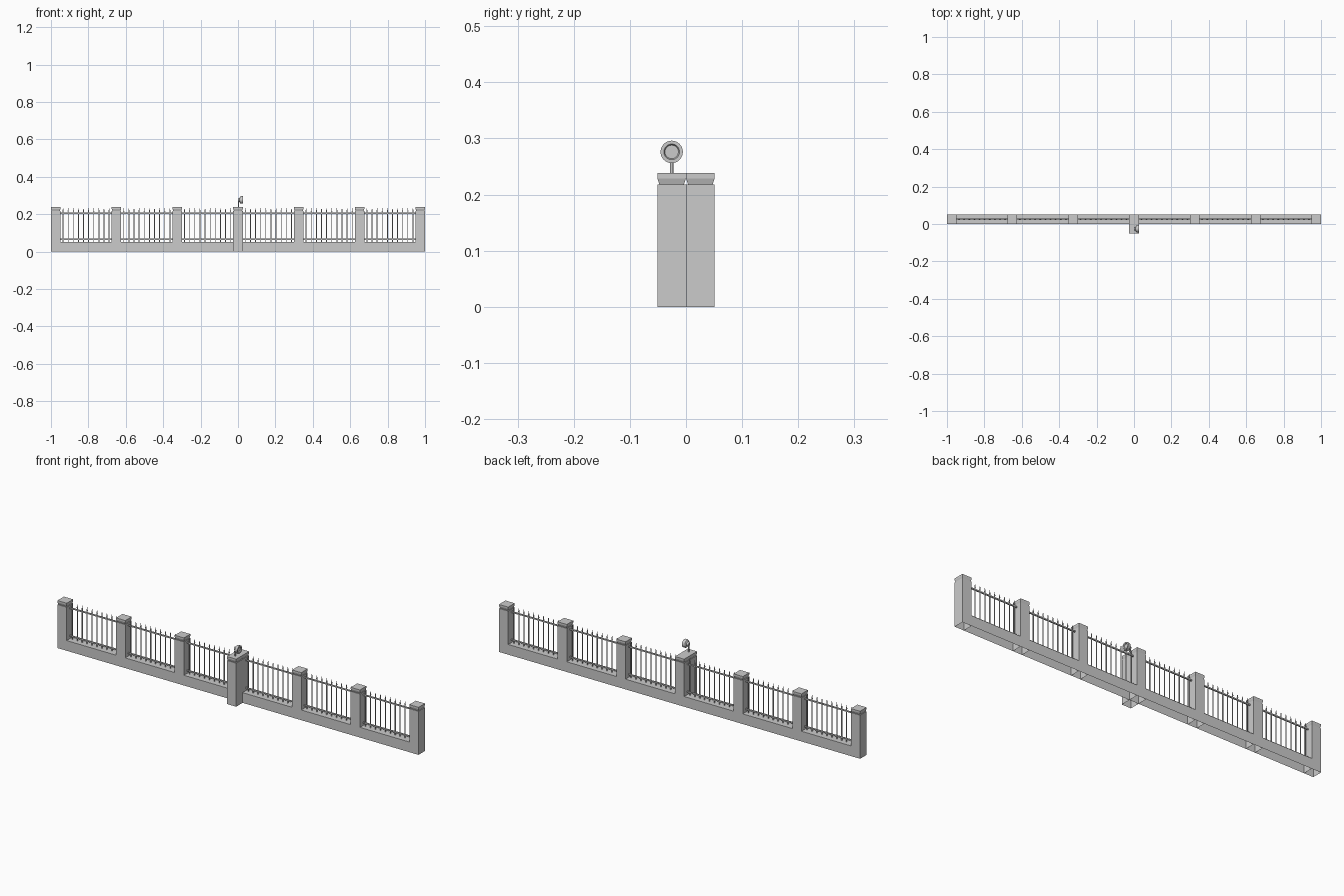
import bpy, bmesh, math
from mathutils import Matrix, Vector

if "Cube" in bpy.data.objects:
    bpy.data.objects.remove(bpy.data.objects["Cube"])


def material(name, v):
    m = bpy.data.materials.new(name)
    m.diffuse_color = (v, v, v, 1)
    m.use_nodes = True
    m.node_tree.nodes["Principled BSDF"].inputs["Base Color"].default_value = m.diffuse_color
    return m


STONE = material("stone grey", 0.6)


def finish(name, bm, smooth=False):
    me = bpy.data.meshes.new(name)
    bm.normal_update()
    bm.to_mesh(me)
    bm.free()
    ob = bpy.data.objects.new(name, me)
    bpy.context.collection.objects.link(ob)
    me.materials.append(STONE)
    if smooth:
        bpy.context.view_layer.objects.active = ob
        ob.select_set(True)
        bpy.ops.object.shade_smooth_by_angle()
        ob.select_set(False)
    return ob


def box(bm, x0, x1, y0, y1, z0, z1, open_bottom=False):
    r = bmesh.ops.create_cube(bm, size=1, matrix=Matrix.LocRotScale(
        Vector(((x0 + x1) / 2, (y0 + y1) / 2, (z0 + z1) / 2)), None,
        Vector((x1 - x0, y1 - y0, z1 - z0))))
    if open_bottom:
        faces = {f for v in r['verts'] for f in v.link_faces}
        low = [f for f in faces if f.calc_center_median().z < z0 + 1e-5]
        bmesh.ops.delete(bm, geom=low, context='FACES_ONLY')
    return r['verts']


def tube(bm, p, q, r1, r2, n):
    p, q = Vector(p), Vector(q)
    d = q - p
    rot = d.to_track_quat('Z', 'Y').to_matrix().to_4x4()
    bmesh.ops.create_cone(bm, cap_ends=True, segments=n, radius1=r1, radius2=r2,
                          depth=d.length, matrix=Matrix.Translation((p + q) / 2) @ rot)


def pillar(name, x, y):
    # Shaft with a flared cap
    bm = bmesh.new()
    h = 0.0255
    box(bm, x - h, x + h, y - h, y + h, 0, 0.218, True)
    for v in box(bm, x - h, x + h, y - h, y + h, 0.218, 0.229):
        if v.co.z < 0.22:
            v.co.x = x + (v.co.x - x) * 0.86
            v.co.y = y + (v.co.y - y) * 0.86
    box(bm, x - h, x + h, y - h, y + h, 0.229, 0.238)
    finish(name, bm)


YC = 0.0255
XS = [-0.9745, -0.65, -0.325, 0, 0.325, 0.65, 0.9745]
for i, x in enumerate(XS):
    pillar(f"pillar_{i + 1}", x, YC)
pillar("front_pillar", 0, -YC)

# Low wall and railings in each bay
for i, (a, b) in enumerate(zip(XS, XS[1:])):
    a, b = a + 0.0255, b - 0.0255
    bm = bmesh.new()
    box(bm, a, b, 0, 0.051, 0, 0.051, True)
    finish(f"low_wall_{i + 1}", bm)
    bm = bmesh.new()
    for z in (0.066, 0.205):
        box(bm, a, b, YC - 0.003, YC + 0.003, z - 0.003, z + 0.003)
    finish(f"rails_{i + 1}", bm)
    bm = bmesh.new()
    n = 10
    for k in range(n):
        x = a + (b - a) * (k + 0.5) / n
        tube(bm, (x, YC, 0.05), (x, YC, 0.215), 0.0024, 0.0024, 6)
        tube(bm, (x, YC, 0.215), (x, YC, 0.234), 0.0034, 0.0004, 6)
    finish(f"bars_{i + 1}", bm)

# Lamp on the front pillar: post, joint and flared head facing +x
bm = bmesh.new()
tube(bm, (0.003, -YC, 0.238), (0.003, -YC, 0.275), 0.003, 0.003, 12)
finish("lamp_post", bm, True)
bm = bmesh.new()
profile = [(0, 0), (0, 0.008), (0.008, 0.011), (0.012, 0.018), (0.016, 0.02),
           (0.027, 0.02), (0.027, 0.014), (0.023, 0.012), (0.023, 0)]
vs = [bm.verts.new((x, -YC, 0.276 + r)) for x, r in profile]
es = [bm.edges.new(p) for p in zip(vs, vs[1:])]
bmesh.ops.spin(bm, geom=vs + es, cent=(0, -YC, 0.276), axis=(1, 0, 0),
               angle=2 * math.pi, steps=24)
bmesh.ops.remove_doubles(bm, verts=bm.verts, dist=1e-5)
bmesh.ops.recalc_face_normals(bm, faces=bm.faces)
finish("lamp_head", bm, True)
